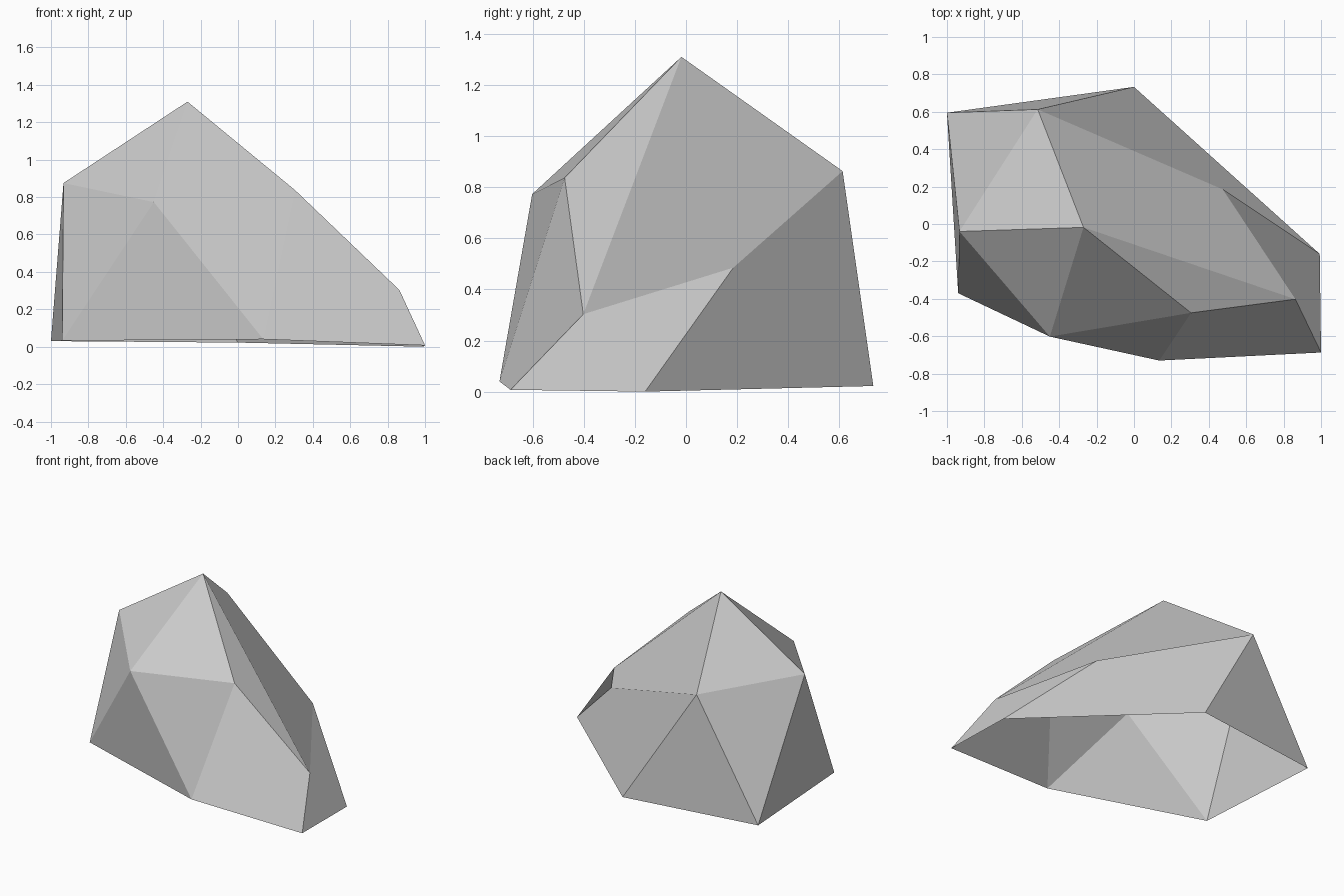
import bpy
import bmesh
from mathutils import Vector

cube = bpy.data.objects.get("Cube")
if cube:
    bpy.data.objects.remove(cube, do_unlink=True)


def make_material(name, colour):
    material = bpy.data.materials.new(name)
    material.use_nodes = True
    material.diffuse_color = colour
    shader = next(n for n in material.node_tree.nodes if n.type == 'BSDF_PRINCIPLED')
    shader.inputs["Base Color"].default_value = colour
    shader.inputs["Roughness"].default_value = 0.9
    return material


# Corners of the boulder: ground rim, shoulders and peak
corners = {
    "rim_back_right": (-1.0, 0.595, 0.03),
    "rim_back": (0.0, 0.733, 0.022),
    "rim_side": (0.993, -0.16, 0.0),
    "rim_front_left": (1.0, -0.687, 0.007),
    "rim_front": (0.135, -0.73, 0.04),
    "rim_front_right": (-0.94, -0.37, 0.032),
    "ridge_right": (-0.933, -0.04, 0.875),
    "ridge_back": (-0.515, 0.613, 0.863),
    "brow_right": (-0.45, -0.602, 0.773),
    "brow_left": (0.305, -0.475, 0.837),
    "toe_front": (0.863, -0.402, 0.303),
    "toe_back": (0.475, 0.185, 0.485),
    "peak": (-0.27, -0.018, 1.31),
}

# Chiselled facets, four-sided ones starting at a corner of their fold;
# the underside stays open
facets = [
    "rim_front_right brow_right ridge_right",
    "rim_front_right rim_front brow_right",
    "rim_front brow_left brow_right",
    "brow_right brow_left peak",
    "ridge_right brow_right peak",
    "rim_front rim_front_left toe_front brow_left",
    "brow_left toe_front peak",
    "rim_side toe_back toe_front rim_front_left",
    "toe_front toe_back ridge_back peak",
    "rim_back ridge_back toe_back rim_side",
    "rim_back rim_back_right ridge_back",
    "rim_back_right ridge_right ridge_back",
    "ridge_right peak ridge_back",
    "rim_back_right rim_front_right ridge_right",
]

bm = bmesh.new()
verts = {name: bm.verts.new(co) for name, co in corners.items()}
for facet in facets:
    bm.faces.new([verts[name] for name in facet.split()])

# Turn every facet outward from the core
core = Vector((0, 0, 0.3))
bm.normal_update()
for face in bm.faces:
    if face.normal.dot(face.calc_center_median() - core) < 0:
        face.normal_flip()

mesh = bpy.data.meshes.new("boulder")
bm.to_mesh(mesh)
bm.free()
mesh.materials.append(make_material("stone grey", (0.6, 0.6, 0.6, 1)))
boulder = bpy.data.objects.new("boulder", mesh)
bpy.context.scene.collection.objects.link(boulder)
